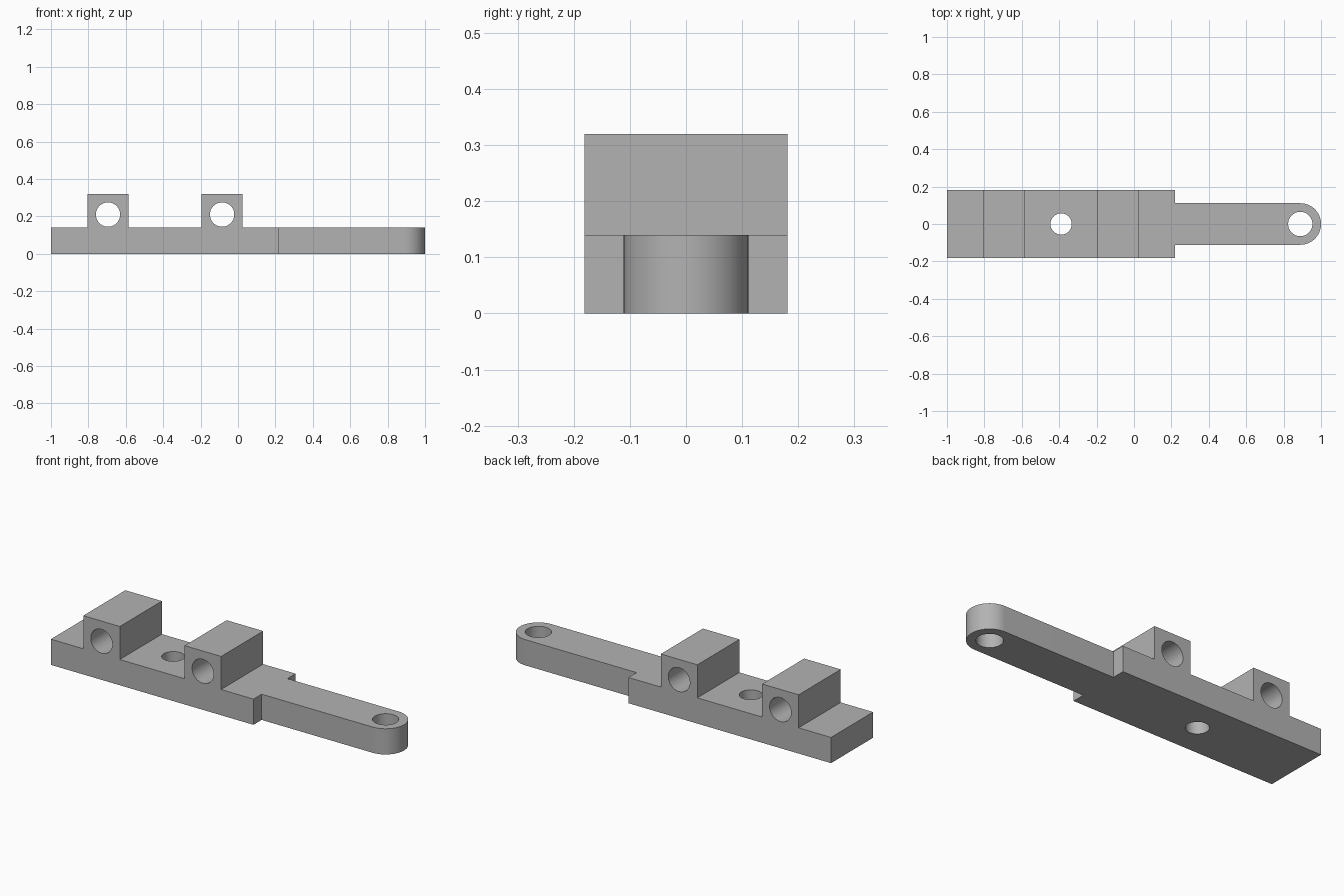
import bpy
import bmesh
import math
from mathutils import Matrix, Vector

if "Cube" in bpy.data.objects:
    bpy.data.objects.remove(bpy.data.objects["Cube"], do_unlink=True)

THICK, HALF_WIDTH, SHOULDER = 0.14, 0.181, 0.22
ARM_RADIUS = 0.111
ARM_END = 1 - ARM_RADIUS
LUG_X, LUG_WIDTH, LUG_TOP = (-0.695, -0.085), 0.22, 0.32

grey = bpy.data.materials.new("plain grey")
grey.use_nodes = True
colour = (0.45, 0.45, 0.45, 1)
grey.diffuse_color = colour
grey.node_tree.nodes["Principled BSDF"].inputs["Base Color"].default_value = colour


def make_object(name, bm):
    bmesh.ops.recalc_face_normals(bm, faces=bm.faces)
    mesh = bpy.data.meshes.new(name)
    bm.to_mesh(mesh)
    bm.free()
    mesh.materials.append(grey)
    obj = bpy.data.objects.new(name, mesh)
    bpy.context.collection.objects.link(obj)
    return obj


def extrude(name, points, direction):
    """Closed outline swept along a direction."""
    bm = bmesh.new()
    face = bm.faces.new([bm.verts.new(p) for p in points])
    swept = bmesh.ops.extrude_face_region(bm, geom=[face], use_keep_orig=True)
    verts = [v for v in swept["geom"] if isinstance(v, bmesh.types.BMVert)]
    bmesh.ops.translate(bm, verts=verts, vec=Vector(direction))
    return make_object(name, bm)


def drill(name, location, radius, along_y=False):
    bm = bmesh.new()
    turn = Matrix.Rotation(math.pi / 2, 4, "X") if along_y else Matrix.Identity(4)
    bmesh.ops.create_cone(bm, cap_ends=True, segments=64, radius1=radius, radius2=radius,
                          depth=1, matrix=Matrix.Translation(location) @ turn)
    obj = make_object(name, bm)
    obj.hide_render = True
    return obj


def combine(target, tool, operation):
    mod = target.modifiers.new(operation.title(), "BOOLEAN")
    mod.operation, mod.solver, mod.object = operation, "EXACT", tool
    bpy.context.view_layer.objects.active = target
    bpy.ops.object.modifier_apply(modifier=mod.name)
    bpy.data.objects.remove(tool, do_unlink=True)


# Base block with two raised lugs, drawn as a side profile
profile = [(-1, 0), (-1, THICK)]
for x in LUG_X:
    a, b = x - LUG_WIDTH / 2, x + LUG_WIDTH / 2
    profile += [(a, THICK), (a, LUG_TOP), (b, LUG_TOP), (b, THICK)]
profile += [(SHOULDER, THICK), (SHOULDER, 0)]
bracket = extrude("hinge_bracket", [(x, -HALF_WIDTH, z) for x, z in profile],
                  (0, 2 * HALF_WIDTH, 0))

# Narrow arm with a rounded end
outline = [(SHOULDER - 0.1, ARM_RADIUS, 0), (SHOULDER - 0.1, -ARM_RADIUS, 0)]
for i in range(49):
    t = math.pi * (i / 48 - 0.5)
    outline.append((ARM_END + ARM_RADIUS * math.cos(t), ARM_RADIUS * math.sin(t), 0))
combine(bracket, extrude("arm", outline, (0, 0, THICK)), "UNION")

# Pin holes through the lugs, screw hole in the base, pivot hole in the arm
for x in LUG_X:
    combine(bracket, drill("pin_hole", (x, 0, 0.21), 0.065, True), "DIFFERENCE")
combine(bracket, drill("screw_hole", (-0.39, 0, 0), 0.057), "DIFFERENCE")
combine(bracket, drill("pivot_hole", (ARM_END, 0, 0), 0.065), "DIFFERENCE")

# Smooth the curved walls, keep the edges crisp
bpy.ops.object.select_all(action="DESELECT")
bracket.select_set(True)
bpy.context.view_layer.objects.active = bracket
bpy.ops.object.shade_smooth_by_angle(angle=math.radians(30))
